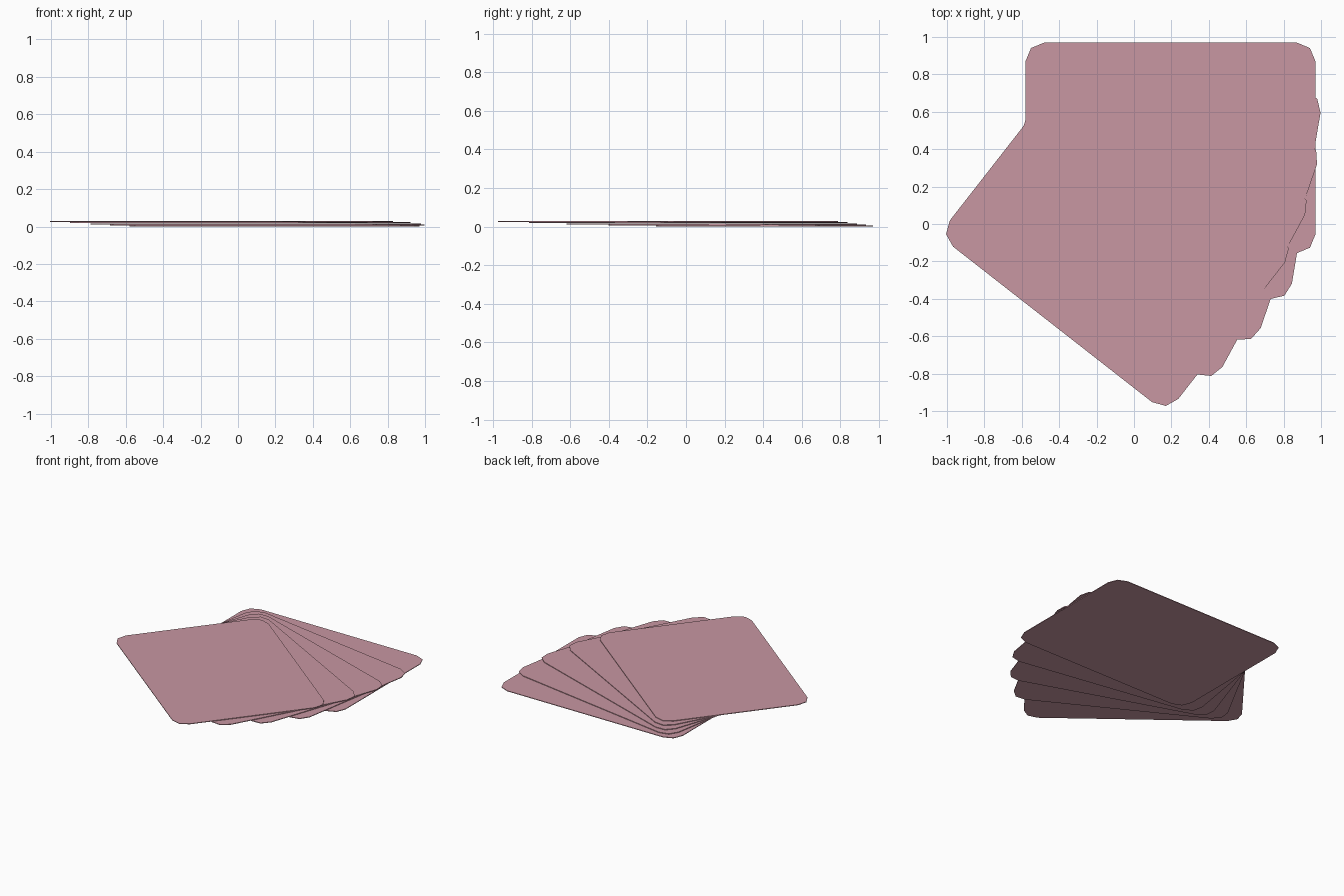
import bpy, bmesh
from math import radians, sin, cos, pi
from mathutils import Matrix, Vector

if "Cube" in bpy.data.objects:
    bpy.data.objects.remove(bpy.data.objects["Cube"])

HALF_X, HALF_Y, RADIUS = 0.775, 0.563, 0.10   # card size and corner radius
COUNT, STEP = 5, radians(-9.5)                # cards in the fan, turn per card
THICK, PITCH = 0.005, 0.006
FIRST_CENTRE = Vector((0.195, 0.407, 0))
PIVOT = Vector((-0.673, 0.569, 0))

mat = bpy.data.materials.new("pink_card")
mat.diffuse_color = (0.58, 0.31, 0.36, 1)
mat.use_nodes = True
mat.node_tree.nodes["Principled BSDF"].inputs["Base Color"].default_value = mat.diffuse_color


def card_outline():
    # rounded rectangle with two segments per corner
    pts = []
    for i, (sx, sy) in enumerate([(1, 1), (-1, 1), (-1, -1), (1, -1)]):
        for k in range(3):
            a = i * pi / 2 + k * pi / 4
            pts.append(Vector((sx * (HALF_X - RADIUS) + RADIUS * cos(a),
                               sy * (HALF_Y - RADIUS) + RADIUS * sin(a), 0)))
    return pts


def make_card(i):
    bm = bmesh.new()
    face = bm.faces.new([bm.verts.new(p) for p in card_outline()])
    ext = bmesh.ops.extrude_face_region(bm, geom=[face])
    top = [v for v in ext["geom"] if isinstance(v, bmesh.types.BMVert)]
    bmesh.ops.translate(bm, verts=top, vec=(0, 0, THICK))
    # swing each card further around the shared pivot
    swing = (Matrix.Translation(PIVOT + Vector((0, 0, i * PITCH)))
             @ Matrix.Rotation(i * STEP, 4, 'Z')
             @ Matrix.Translation(FIRST_CENTRE - PIVOT))
    bm.transform(swing)
    bmesh.ops.recalc_face_normals(bm, faces=bm.faces)
    mesh = bpy.data.meshes.new(f"card_{i + 1}")
    bm.to_mesh(mesh)
    bm.free()
    mesh.materials.append(mat)
    bpy.context.collection.objects.link(bpy.data.objects.new(f"card_{i + 1}", mesh))


# fanned stack, bottom card first
for i in range(COUNT):
    make_card(i)
